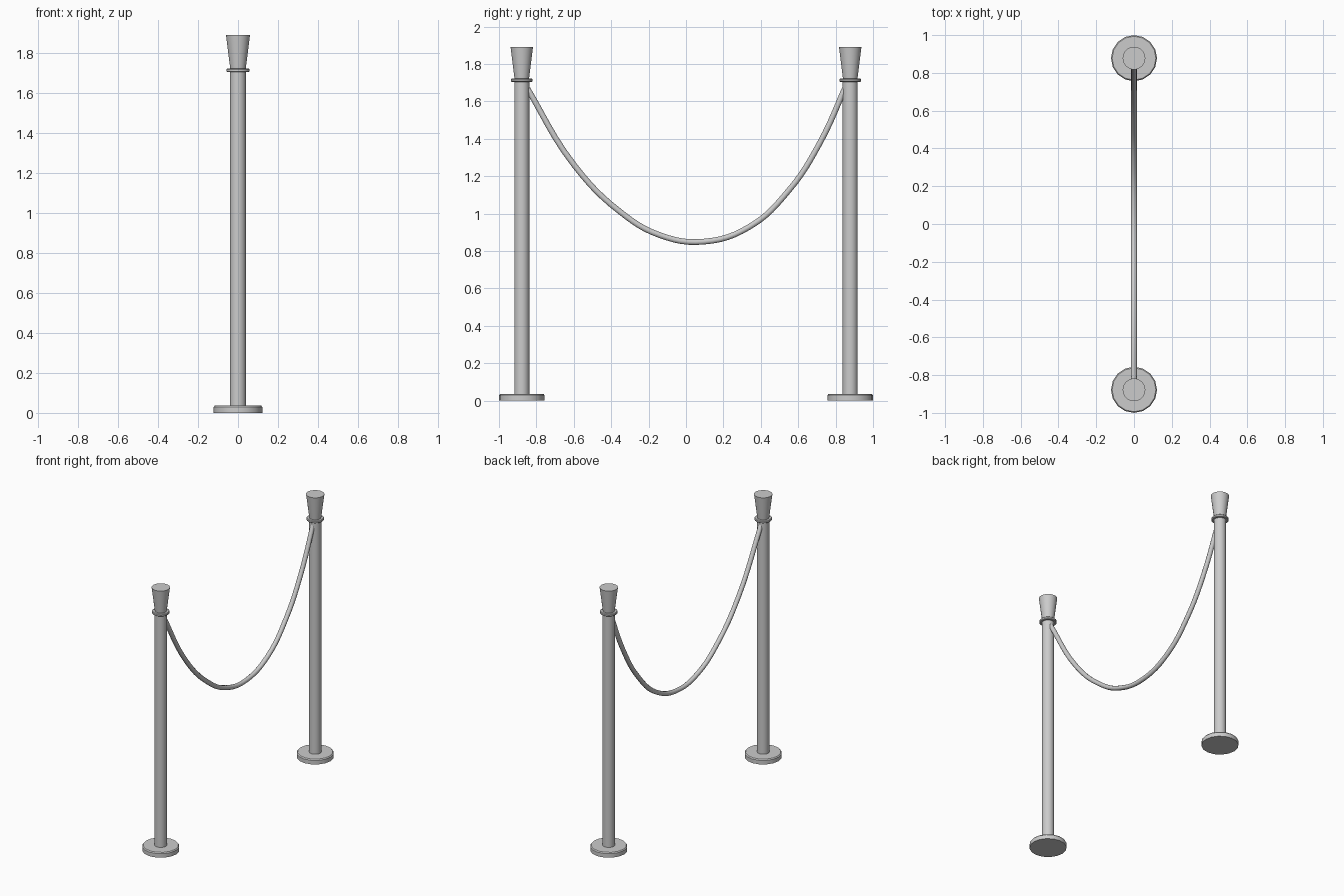
import bpy, bmesh
from math import cos, sin, pi, radians

if "Cube" in bpy.data.objects:
    bpy.data.objects.remove(bpy.data.objects["Cube"])

POST_Y = 0.878


def lathe(name, profile, y, sides):
    """Closed turned solid from (radius, z) points, bottom to top."""
    bm = bmesh.new()
    rings = [[bm.verts.new((r * cos(2 * pi * i / sides), r * sin(2 * pi * i / sides), z))
              for i in range(sides)] for r, z in profile]
    for a, b in zip(rings, rings[1:]):
        for i in range(sides):
            j = (i + 1) % sides
            bm.faces.new((a[i], a[j], b[j], b[i]))
    bm.faces.new(rings[0][::-1])
    bm.faces.new(rings[-1])
    me = bpy.data.meshes.new(name)
    bm.to_mesh(me)
    bm.free()
    ob = bpy.data.objects.new(name, me)
    ob.location.y = y
    bpy.context.collection.objects.link(ob)
    smooth(ob)
    return ob


def smooth(ob):
    bpy.ops.object.select_all(action='DESELECT')
    ob.select_set(True)
    bpy.context.view_layer.objects.active = ob
    bpy.ops.object.shade_smooth_by_angle(angle=radians(30))


# Two identical posts
for side, y in (("near", -POST_Y), ("far", POST_Y)):
    lathe(side + "_base", [(0.122, 0), (0.122, 0.029), (0.116, 0.036)], y, 16)
    lathe(side + "_pole", [(0.04, 0.03), (0.04, 1.715)], y, 32)
    lathe(side + "_collar", [(0.053, 1.704), (0.057, 1.708), (0.057, 1.718), (0.053, 1.722)], y, 32)
    lathe(side + "_flared_cap", [(0.038, 1.715), (0.060, 1.89)], y, 32)

# Sagging rope, lowest point slightly off centre
path = [(-0.865, 1.698), (-0.596, 1.257), (-0.355, 1.012), (-0.14, 0.885), (0.094, 0.85),
        (0.34, 0.93), (0.553, 1.128), (0.714, 1.375), (0.862, 1.698)]
curve = bpy.data.curves.new("rope", 'CURVE')
curve.dimensions = '3D'
curve.bevel_depth = 0.016
curve.bevel_resolution = 3
curve.use_fill_caps = True
spline = curve.splines.new('BEZIER')
spline.resolution_u = 6
spline.bezier_points.add(len(path) - 1)
for p, (y, z) in zip(spline.bezier_points, path):
    p.co = (0, y, z)
    p.handle_left_type = p.handle_right_type = 'AUTO'
rope = bpy.data.objects.new("rope", curve)
bpy.context.collection.objects.link(rope)
